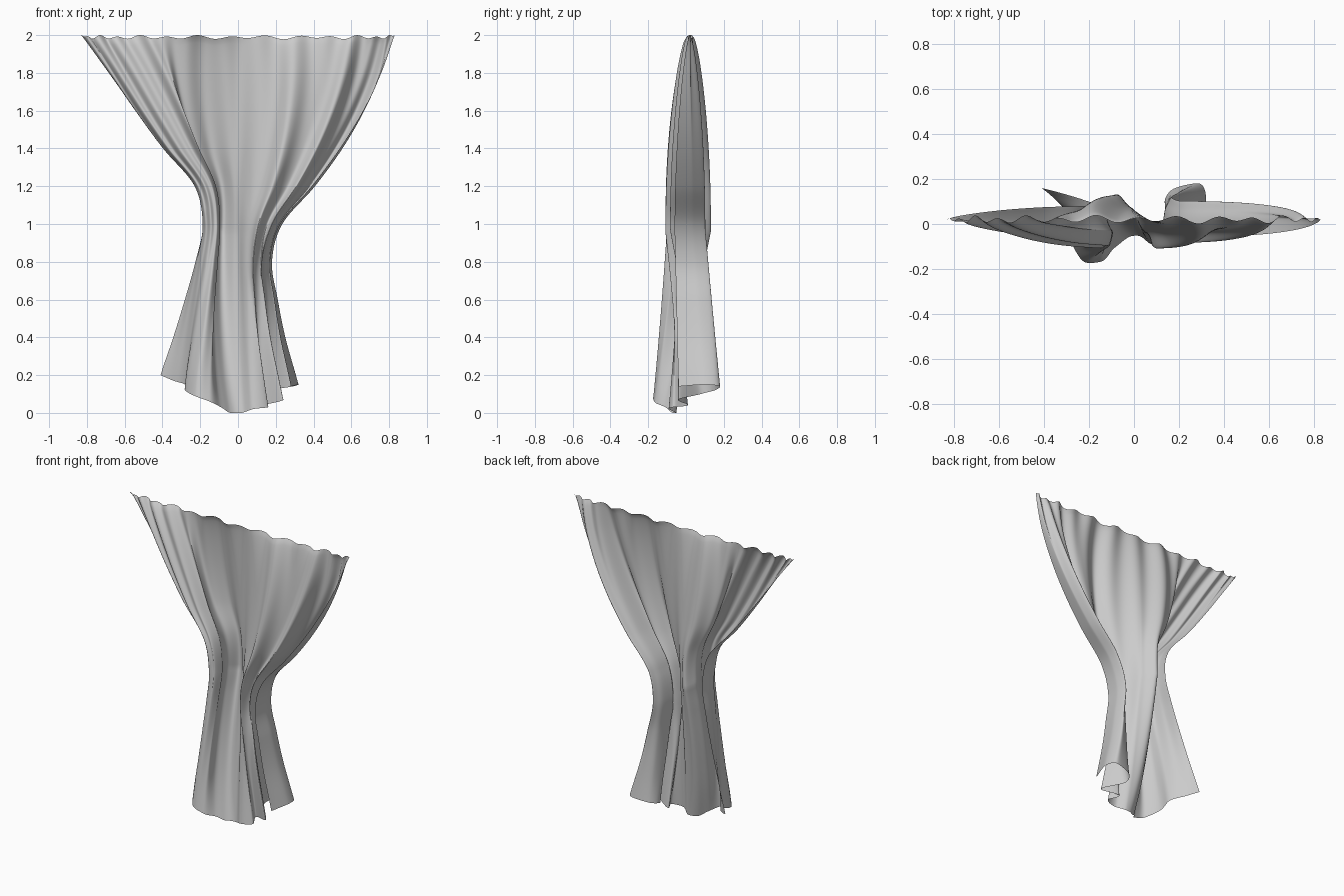
import bpy
import bmesh
import math

default_cube = bpy.data.objects.get("Cube")
if default_cube:
    bpy.data.objects.remove(default_cube, do_unlink=True)

COLUMNS, ROWS = 256, 100

# Half widths of the cloth in hundredths, at equal height steps from floor to top
RIGHT_EDGE = [46, 41, 34.5, 28.5, 23, 19, 23, 40, 55, 69, 83]
LEFT_EDGE = [36, 30.5, 25, 21, 18, 23.5, 41, 56, 68, 77, 83]

# Gathered cross-section: (percent of half width, depth in hundredths)
WAIST_FOLDS = [(-97, 8), (-100, 1), (-93, -6), (-78, -10), (-60, -9), (-50, -4),
               (-66, 5), (-48, 12), (-12, 9), (12, 2), (36, -6), (50, -10),
               (66, -3), (76, -8), (84, 2), (92, 10), (100, 4), (94, -6)]

# Hem cross-section: (x, y, height) in hundredths
HEM_FOLDS = [(-41, 16, 20), (-34, 10, 17), (-28, 2, 15), (-28, -7, 12),
             (-23, -16, 9), (-15, -17, 6), (-9, -11, 3), (-4, -7, 0),
             (2, -5, 0), (8, -9, 2), (16, -7, 3), (13, 1, 4), (24, -4, 7),
             (14, 8, 10), (17, 15, 12), (29, 18, 14), (32, 10, 15), (28, -4, 14)]


def spline(values, fraction):
    """Smooth curve through evenly spaced values."""
    last = len(values) - 1
    place = min(max(fraction, 0), 1) * last
    i = min(int(place), last - 1)
    f = place - i
    b, c = values[i], values[i + 1]
    a = values[i - 1] if i > 0 else 2 * b - c
    d = values[i + 2] if i + 2 <= last else 2 * c - b
    bend = (2 * a - 5 * b + 4 * c - d) * f + (3 * b - a - 3 * c + d) * f * f
    return b + 0.5 * f * (c - a + bend)


def mix(a, b, weight):
    return a + (b - a) * weight


def half_width(side, height):
    edge = LEFT_EDGE if side > 0 else RIGHT_EDGE
    return spline(edge, height / 2) / 100


def pleat(u):
    """Irregular small pleats running down the cloth."""
    wave = math.sin(math.tau * 14 * u + 2 * math.sin(5 * u))
    return 0.65 * wave + 0.35 * math.sin(math.tau * 7.3 * u + 1)


waist_spread = [p[0] / 100 for p in WAIST_FOLDS]
waist_depth = [p[1] / 100 for p in WAIST_FOLDS]
hem_height = [p[2] / 100 for p in HEM_FOLDS]
hem_depth = [p[1] / 100 for p in HEM_FOLDS]
hem_spread = [p[0] / 100 / half_width(p[0], p[2] / 100) for p in HEM_FOLDS]


def cloth_point(u, t):
    """Position on the cloth: u runs across, t runs from top to hem."""
    z = mix(2, max(0, spline(hem_height, u)), t)
    spread, depth = spline(waist_spread, u), spline(waist_depth, u)
    # The tied waist sits lower on the left side
    waist = 0.49 + 0.07 * u
    if t < waist:
        gather = t / waist
        across = 2 * u - 1
        top_spread = across * (1.4 - 0.4 * across * across)
        spread = mix(top_spread, spread, gather ** 0.85)
        depth = mix(0.02, depth, math.sin(gather * math.pi / 2) ** 0.65)
        ripple = mix(0.018, 0.011, gather)
    else:
        flare = (t - waist) / (1 - waist)
        spread = mix(spread, spline(hem_spread, u), flare)
        depth = mix(depth, spline(hem_depth, u), flare)
        ripple = mix(0.011, 0.003, flare)
    fade = min(1, 12 * u, 12 * (1 - u))
    x = spread * half_width(spread, z)
    y = depth + ripple * pleat(u) * fade
    # Scalloped top border
    z -= 0.011 * (1 - pleat(u + 0.02)) * fade * (1 - t) ** 10
    return x, y, z


# Curtain cloth
bm = bmesh.new()
grid = [[bm.verts.new(cloth_point(i / COLUMNS, j / ROWS))
         for i in range(COLUMNS + 1)] for j in range(ROWS + 1)]
for upper, lower in zip(grid, grid[1:]):
    for i in range(COLUMNS):
        bm.faces.new((upper[i], lower[i], lower[i + 1], upper[i + 1]))
mesh = bpy.data.meshes.new("curtain_cloth")
bm.to_mesh(mesh)
bm.free()
curtain = bpy.data.objects.new("curtain_cloth", mesh)
bpy.context.collection.objects.link(curtain)

# Plain light grey fabric
fabric = bpy.data.materials.new("light_grey_fabric")
fabric.use_nodes = True
grey = (0.6, 0.6, 0.6, 1)
fabric.diffuse_color = grey
shader = next(n for n in fabric.node_tree.nodes if n.type == "BSDF_PRINCIPLED")
shader.inputs["Base Color"].default_value = grey
mesh.materials.append(fabric)

for face in mesh.polygons:
    face.use_smooth = True
